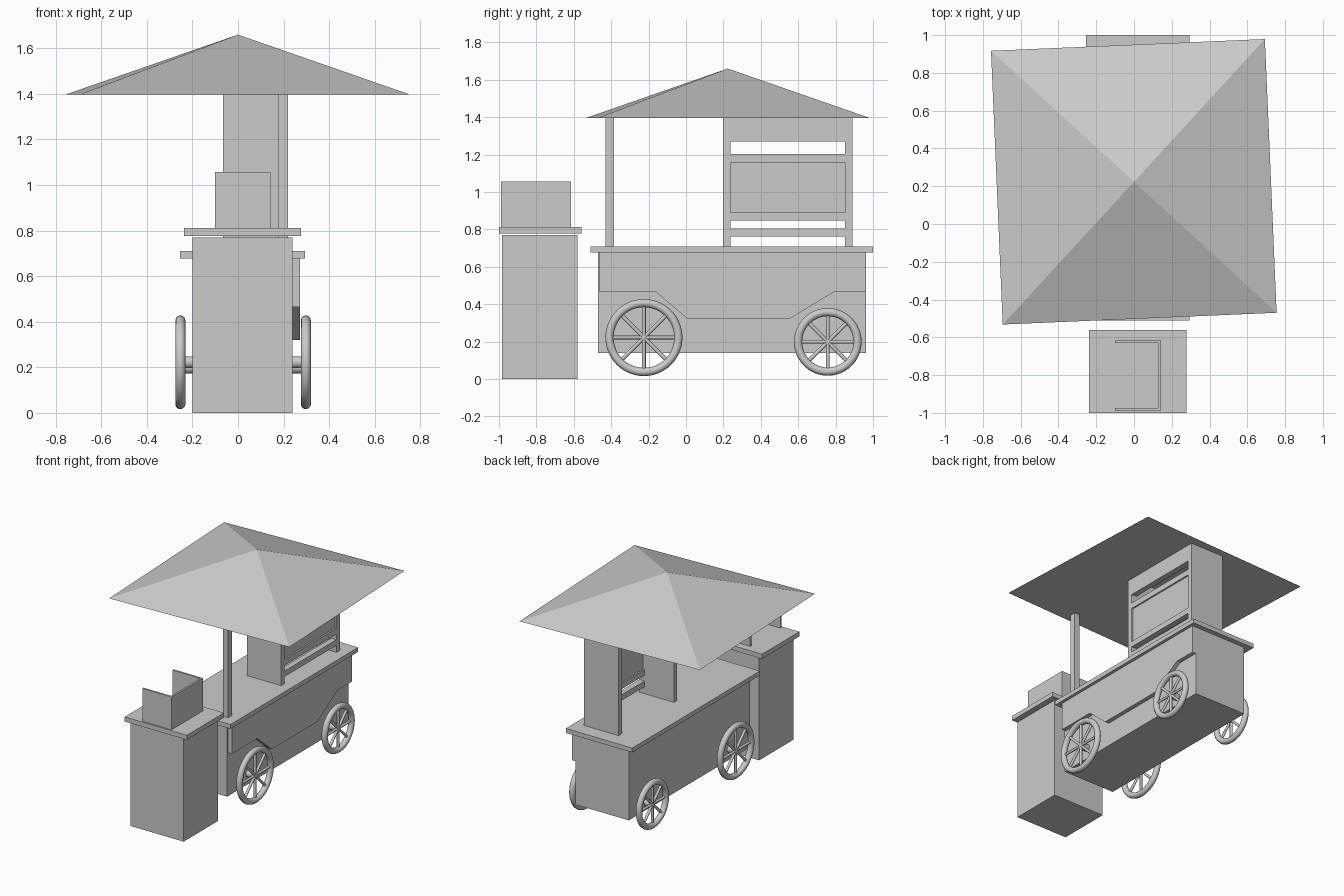
import bpy, bmesh, math
from mathutils import Matrix, Vector

if "Cube" in bpy.data.objects:
    bpy.data.objects.remove(bpy.data.objects["Cube"])

grey = bpy.data.materials.new("light grey")
grey.diffuse_color = (0.6, 0.6, 0.6, 1)
grey.use_nodes = True
grey.node_tree.nodes["Principled BSDF"].inputs["Base Color"].default_value = grey.diffuse_color


def finish(name, bm, smooth=False):
    bmesh.ops.recalc_face_normals(bm, faces=bm.faces[:])
    me = bpy.data.meshes.new(name)
    bm.to_mesh(me)
    bm.free()
    me.materials.append(grey)
    for p in me.polygons:
        p.use_smooth = smooth
    ob = bpy.data.objects.new(name, me)
    bpy.context.collection.objects.link(ob)
    return ob


def box(name, x, y, z):
    bm = bmesh.new()
    c = [(a + b) / 2 for a, b in (x, y, z)]
    s = [b - a for a, b in (x, y, z)]
    bmesh.ops.create_cube(bm, size=1, matrix=Matrix.Translation(c) @ Matrix.Diagonal((*s, 1)))
    return finish(name, bm)


def rod(name, a, b, r, n=12):
    a, b = Vector(a), Vector(b)
    d = b - a
    m = Matrix.Translation((a + b) / 2) @ d.to_track_quat('Z', 'Y').to_matrix().to_4x4()
    bm = bmesh.new()
    bmesh.ops.create_cone(bm, cap_ends=True, segments=n, radius1=r, radius2=r,
                          depth=d.length, matrix=m)
    ob = finish(name, bm)
    for p in ob.data.polygons:
        p.use_smooth = len(p.vertices) == 4
    return ob


def wheel(name, x, y, z, r):
    # tyre ring swept around the x axis
    R, t, n, k = r - 0.022, 0.022, 48, 12
    bm = bmesh.new()
    rings = []
    for i in range(n):
        a = 2 * math.pi * i / n
        ring = []
        for j in range(k):
            b = 2 * math.pi * j / k
            q = R + t * math.cos(b)
            ring.append(bm.verts.new((x + t * math.sin(b), y + q * math.cos(a), z + q * math.sin(a))))
        rings.append(ring)
    for i in range(n):
        for j in range(k):
            A, B, j2 = rings[i], rings[(i + 1) % n], (j + 1) % k
            bm.faces.new((A[j], B[j], B[j2], A[j2]))
    finish(name + "_tyre", bm, True)
    # four through-rods make eight spokes
    for i in range(4):
        a = math.pi * i / 4
        dy, dz = R * math.cos(a), R * math.sin(a)
        rod(f"{name}_spoke_{i}", (x, y - dy, z - dz), (x, y + dy, z + dz), 0.01, 8)


# front stand with slab and three-sided screen
box("stand_body", (-0.2, 0.24), (-0.985, -0.58), (0, 0.77))
box("stand_top", (-0.238, 0.277), (-1.0, -0.56), (0.777, 0.812))
box("screen_front", (-0.1, 0.142), (-0.988, -0.974), (0.81, 1.057))
box("screen_back", (-0.1, 0.142), (-0.63, -0.616), (0.81, 1.057))
box("screen_side", (0.128, 0.142), (-0.974, -0.63), (0.81, 1.057))

# cart body and counter
box("cart_body", (-0.2, 0.24), (-0.47, 0.962), (0.14, 0.68))
box("cart_counter", (-0.255, 0.295), (-0.51, 1.0), (0.677, 0.71))

# shaped side panel on the right
profile = [(-0.462, 0.68), (-0.462, 0.465), (-0.16, 0.465), (0.01, 0.32),
           (0.55, 0.32), (0.79, 0.465), (0.962, 0.465), (0.962, 0.68)]
bm = bmesh.new()
f = bm.faces.new([bm.verts.new((0.24, y, z)) for y, z in profile])
ext = bmesh.ops.extrude_face_region(bm, geom=[f])["geom"]
bmesh.ops.translate(bm, vec=(0.032, 0, 0), verts=[v for v in ext if isinstance(v, bmesh.types.BMVert)])
bm.faces.new([v for v in f.verts]) if not f.is_valid else None
finish("side_panel", bm)

# wheels and axles
for label, y, z, r in (("front", -0.225, 0.222, 0.206), ("rear", 0.758, 0.199, 0.181)):
    wheel(label + "_left_wheel", -0.253, y, z, r)
    wheel(label + "_right_wheel", 0.298, y, z, r)
    rod(label + "_axle", (-0.25, y, z), (0.295, y, z), 0.026, 16)

# roof post and rear cabinet
PX = (0.177, 0.22)
box("front_post", PX, (-0.43, -0.385), (0.71, 1.397))
for i, (a, b) in enumerate(((0.197, 0.237), (0.85, 0.89))):
    box(f"cabinet_post_{i}", PX, (a, b), (0.71, 1.397))
    box(f"cabinet_end_{i}", (-0.065, 0.177), (a, b), (0.71, 1.397))
for name, a, b in (("header", 1.27, 1.397), ("upper_rail", 1.158, 1.202),
                   ("middle_rail", 0.847, 0.89), ("lower_rail", 0.762, 0.805)):
    box("cabinet_" + name, PX, (0.237, 0.85), (a, b))
box("cabinet_panel", (0.188, 0.208), (0.237, 0.85), (0.89, 1.158))

# pyramid roof, turned slightly
bm = bmesh.new()
base = [bm.verts.new((x, y, 1.397)) for x, y in
        ((-0.757, 0.917), (-0.695, -0.532), (0.755, -0.47), (0.693, 0.979))]
apex = bm.verts.new((0, 0.223, 1.66))
bm.faces.new(base)
for i in range(4):
    bm.faces.new((base[i], base[(i + 1) % 4], apex))
finish("roof", bm)
